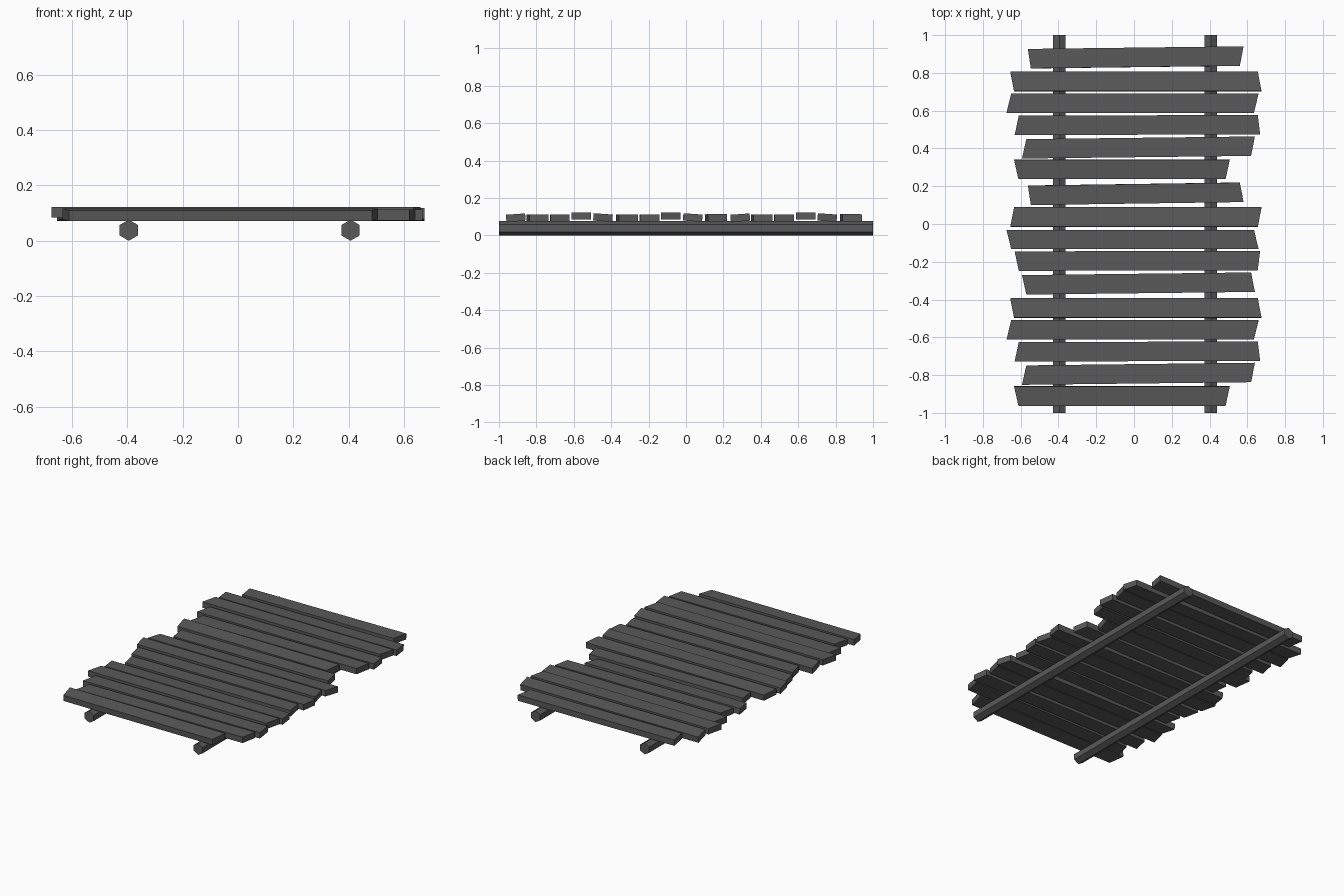
import bpy, bmesh, math

if "Cube" in bpy.data.objects:
    bpy.data.objects.remove(bpy.data.objects["Cube"])

# Plank cuts: x of left-back, left-front, right-back, right-front corners,
# y skew between the ends, roll in degrees, centre height
CUTS = {
    "A": (-0.655, -0.635, 0.655, 0.675, 0.0, -4, 0.095),
    "B": (-0.65, -0.675, 0.66, 0.635, 0.0, 0, 0.103),
    "C": (-0.61, -0.632, 0.655, 0.668, 0.003, 0, 0.093),
    "D": (-0.57, -0.593, 0.64, 0.62, 0.014, 0, 0.093),
    "F": (-0.635, -0.612, 0.507, 0.485, 0.0, 4, 0.094),
    "G": (-0.562, -0.546, 0.58, 0.56, 0.014, -1, 0.094),
    "H": (-0.546, -0.562, 0.58, 0.56, 0.016, 1, 0.094),
}
# Planks from front to back: cut, centre y, turned over front to back
LAYOUT = [
    ("F", -0.91, 0), ("D", -0.793, 0), ("C", -0.675, 0), ("B", -0.56, 0),
    ("A", -0.444, 0), ("D", -0.315, 1), ("C", -0.195, 1), ("B", -0.082, 1),
    ("A", 0.036, 1), ("H", 0.16, 1), ("F", 0.29, 0), ("D", 0.405, 0),
    ("C", 0.524, 0), ("B", 0.64, 0), ("A", 0.755, 0), ("G", 0.882, 0),
]
WIDTH, THICK = 0.103, 0.039

wood = bpy.data.materials.new("dark_wood")
wood.diffuse_color = (0.1, 0.1, 0.1, 1)
wood.use_nodes = True
wood.node_tree.nodes["Principled BSDF"].inputs["Base Color"].default_value = wood.diffuse_color


def make_object(name, bm):
    bmesh.ops.recalc_face_normals(bm, faces=bm.faces)
    mesh = bpy.data.meshes.new(name)
    bm.to_mesh(mesh)
    bm.free()
    mesh.materials.append(wood)
    obj = bpy.data.objects.new(name, mesh)
    bpy.context.collection.objects.link(obj)
    return obj


def plank(name, cut, y, turned):
    lb, lf, rb, rf, skew, roll, z = CUTS[cut]
    if turned:
        lb, lf, rb, rf = lf, lb, rf, rb
    bm = bmesh.new()
    bmesh.ops.create_cube(bm, size=1)
    for v in bm.verts:
        left, back = v.co.x < 0, v.co.y > 0
        x = (lb if back else lf) if left else (rb if back else rf)
        v.co = (x, v.co.y * WIDTH + (-skew if left else skew) / 2, v.co.z * THICK)
    obj = make_object(name, bm)
    obj.location = (0, y, z)
    obj.rotation_euler.x = math.radians(roll)


# Deck planks
for i, (cut, y, turned) in enumerate(LAYOUT):
    plank(f"plank_{i + 1:02d}", cut, y, turned)

# Six-sided rails under the deck
for name, x in (("left_rail", -0.395), ("right_rail", 0.407)):
    bpy.ops.mesh.primitive_cylinder_add(vertices=6, radius=0.038, depth=2,
                                        location=(x, 0, 0.038),
                                        rotation=(math.pi / 2, 0, 0))
    rail = bpy.context.object
    rail.name = name
    rail.data.materials.append(wood)
